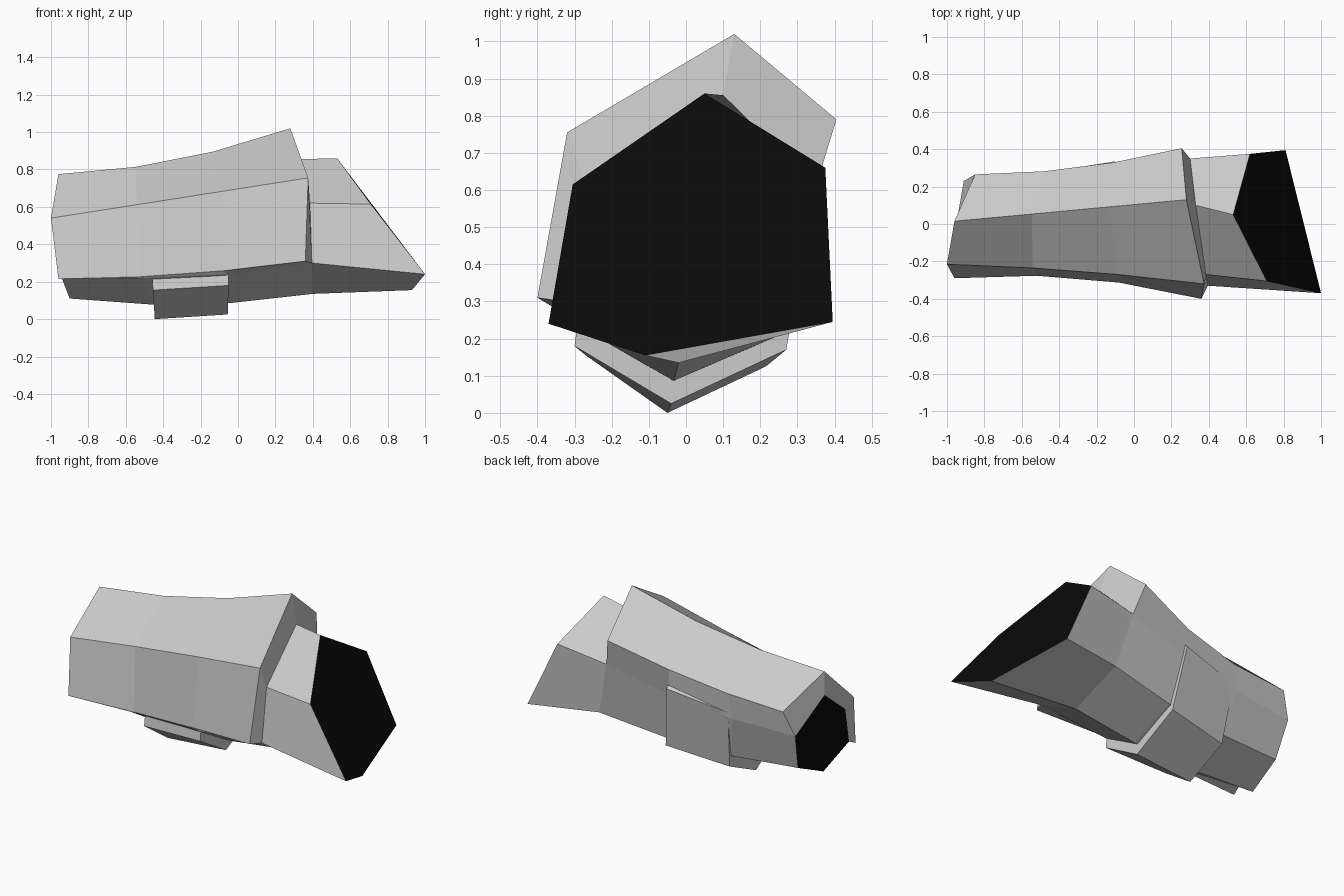
import bpy
import bmesh
from mathutils import Vector

default_cube = bpy.data.objects.get("Cube")
if default_cube:
    bpy.data.objects.remove(default_cube, do_unlink=True)


def make_material(name, value):
    material = bpy.data.materials.new(name)
    material.use_nodes = True
    colour = (value, value, value, 1)
    material.diffuse_color = colour
    shader = material.node_tree.nodes["Principled BSDF"]
    shader.inputs["Base Color"].default_value = colour
    shader.inputs["Roughness"].default_value = 0.8
    return material


light_grey = make_material("light grey", 0.6)
end_black = make_material("end black", 0.003)


def section(*points):
    return [Vector(point) for point in points]


def blend(first, last, amount, waist):
    """Cross-section between two others, pulled in by the waist offsets."""
    pull = 0 if amount in (0, 1) else 1
    return [a.lerp(b, amount) + Vector((0, dy, dz)) * pull
            for a, b, (dy, dz) in zip(first, last, waist)]


def loft(name, rings, caps, materials):
    """Bridge matching cross-sections and close both ends."""
    mesh = bmesh.new()
    loops = [[mesh.verts.new(point) for point in ring] for ring in rings]
    count = len(loops[0])
    for near, far in zip(loops, loops[1:]):
        for i in range(count):
            j = (i + 1) % count
            mesh.faces.new((near[i], near[j], far[j], far[i]))
    for loop in (loops[0], loops[-1]):
        for indices in caps:
            face = mesh.faces.new([loop[i] for i in indices])
            face.material_index = len(materials) - 1
    bmesh.ops.recalc_face_normals(mesh, faces=mesh.faces)
    data = bpy.data.meshes.new(name)
    mesh.to_mesh(data)
    mesh.free()
    for material in materials:
        data.materials.append(material)
    result = bpy.data.objects.new(name, data)
    bpy.context.collection.objects.link(result)
    return result


# Corner order: back upper, top, front upper, front lower, bottom, back lower
hexagon_cap = [range(6)]
stations = [step / 3 for step in range(4)]

# Six-sided inner body with black ends
body_rear = section((-.91, .23, .44), (-.95, 0, .62), (-.98, -.16, .48),
                    (-.95, -.24, .24), (-.9, -.06, .11), (-.88, .16, .21))
body_ring = section((.3, .35, .61), (.33, .1, .855), (.385, -.27, .62),
                    (.395, -.33, .3), (.4, -.02, .135), (.385, .3, .27))
body_front = section((.62, .375, .66), (.53, .05, .86), (.71, -.305, .615),
                     (1, -.37, .24), (.93, -.11, .155), (.81, .395, .245))
body_waist = [(0, -.04)] * 6
body_rings = [blend(body_rear, body_ring, t, body_waist) for t in stations]
loft("inner_body", body_rings + [body_front], hexagon_cap,
     [light_grey, end_black])

# Flared outer sleeve over the top and front, resting on the body
sleeve_rear = section((-.85, .265, .59), (-.96, .015, .775),
                      (-1, -.215, .54), (-.96, -.29, .215))
sleeve_front = section((.255, .405, .79), (.28, .13, 1.02),
                       (.375, -.32, .755), (.36, -.4, .31))
sleeve_waist = [(-.03, -.045), (0, -.043), (.015, 0), (.05, -.02)]
sleeve_rings = []
for t, inner in zip(stations, body_rings):
    outer = blend(sleeve_rear, sleeve_front, t, sleeve_waist)
    sleeve_rings.append(outer + inner[3::-1])
rim_caps = [(i, i + 1, 6 - i, 7 - i) for i in range(3)]
loft("outer_sleeve", sleeve_rings, rim_caps, [light_grey])

# Raised band around the back and underside
band_rear = section((-.48, .275, .49), (-.48, .05, .7), (-.47, -.2, .5),
                    (-.455, -.27, .155), (-.445, -.05, 0), (-.45, .215, .125))
band_front = section((-.1, .335, .56), (-.08, .09, .78), (-.05, -.25, .55),
                     (-.05, -.3, .18), (-.055, -.04, .025), (-.05, .27, .17))
loft("lower_band", [band_rear, band_front], hexagon_cap, [light_grey])
